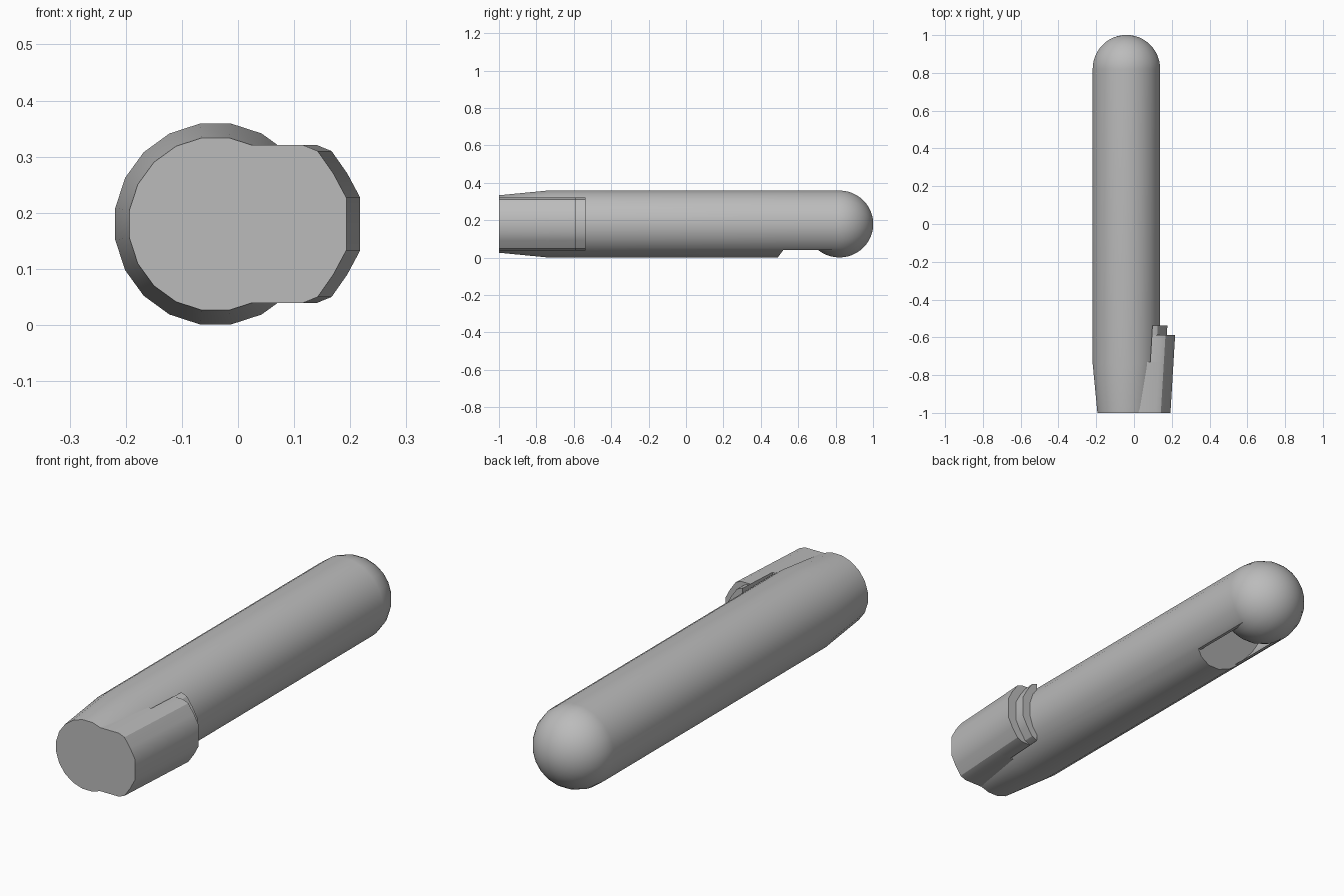
import bpy, bmesh, math
from mathutils import Matrix

cube = bpy.data.objects.get("Cube")
if cube:
    bpy.data.objects.remove(cube, do_unlink=True)

CX, CZ, R, SIDES = -0.04, 0.18, 0.181, 20

grey = bpy.data.materials.new("plain grey")
grey.use_nodes = True
colour = (0.5, 0.5, 0.5, 1)
grey.diffuse_color = colour
grey.node_tree.nodes["Principled BSDF"].inputs["Base Color"].default_value = colour


def finish(name, bm):
    bmesh.ops.recalc_face_normals(bm, faces=bm.faces)
    mesh = bpy.data.meshes.new(name)
    bm.to_mesh(mesh)
    bm.free()
    obj = bpy.data.objects.new(name, mesh)
    bpy.context.collection.objects.link(obj)
    mesh.materials.append(grey)
    return obj


def loft(name, sections):
    """Skin a closed solid through matching cross-sections."""
    bm = bmesh.new()
    rings = [[bm.verts.new(p) for p in s] for s in sections]
    n = len(rings[0])
    for a, b in zip(rings, rings[1:]):
        for i in range(n):
            j = (i + 1) % n
            bm.faces.new((a[i], a[j], b[j], b[i]))
    bm.faces.new(rings[0])
    bm.faces.new(rings[-1])
    return finish(name, bm)


def select(obj):
    bpy.ops.object.select_all(action='DESELECT')
    obj.select_set(True)
    bpy.context.view_layer.objects.active = obj


def smooth(obj):
    select(obj)
    bpy.ops.object.shade_smooth_by_angle(angle=math.radians(30))


def cut(obj, cutter):
    mod = obj.modifiers.new("cut", 'BOOLEAN')
    mod.operation, mod.solver, mod.object = 'DIFFERENCE', 'EXACT', cutter
    select(obj)
    bpy.ops.object.modifier_apply(modifier=mod.name)
    bpy.data.objects.remove(cutter, do_unlink=True)


def ring(radius, y):
    """Circle round the body axis; y is a number or a function of z."""
    pts = []
    for i in range(SIDES):
        a = math.tau * (i + 0.5) / SIDES
        z = CZ + radius * math.sin(a)
        pts.append((CX + radius * math.cos(a), y(z) if callable(y) else y, z))
    return pts


def slant(z):
    return 0.49 + 0.75 * z


# Long barrel, tapered at the front
barrel = loft("barrel", [ring(0.1555, -1), ring(R, -0.74), ring(R, 0.82)])

# Underside opening with a slanted inner wall
cut(barrel, loft("cavity", [ring(0.173, slant), ring(0.173, 0.9)]))
corners = [(-0.3, -0.1), (0.3, -0.1), (0.3, 0.04), (-0.3, 0.04)]
cut(barrel, loft("opening", [[(x, slant(z), z) for x, z in corners],
                             [(x, 0.9, z) for x, z in corners]]))
smooth(barrel)

# Ball at the back end
bm = bmesh.new()
bmesh.ops.create_uvsphere(bm, u_segments=SIDES, v_segments=24, radius=R)
turn = Matrix.Rotation(math.pi / 2, 4, 'X') @ Matrix.Rotation(math.pi / SIDES, 4, 'Z')
bmesh.ops.transform(bm, verts=bm.verts, matrix=Matrix.Translation((CX, 0.82, CZ)) @ turn)
smooth(finish("ball_end", bm))


# Side clip: a flat-topped block with a rounded outer face, leaning outwards
def clip_section(y, inner, inset=0.0):
    lean = 0.06 * (y + 1)
    half = [(inner, 0.141), (0.115 - inset, 0.141), (0.142 - inset, 0.13),
            (0.17 - inset, 0.09), (0.193 - inset, 0.047)]
    outline = half + [(x, -h) for x, h in reversed(half)]
    return [(x + lean, y, CZ + h) for x, h in outline]


def clip(name, start, end, inner, inset=0.0):
    smooth(loft(name, [clip_section(start, inner, inset), clip_section(end, inner, inset)]))


clip("clip_root", -1, -0.73, 0.0)
clip("clip_tip", -0.73, -0.587, 0.07)
clip("clip_lip", -0.65, -0.537, 0.07, 0.064 - 0.02)
